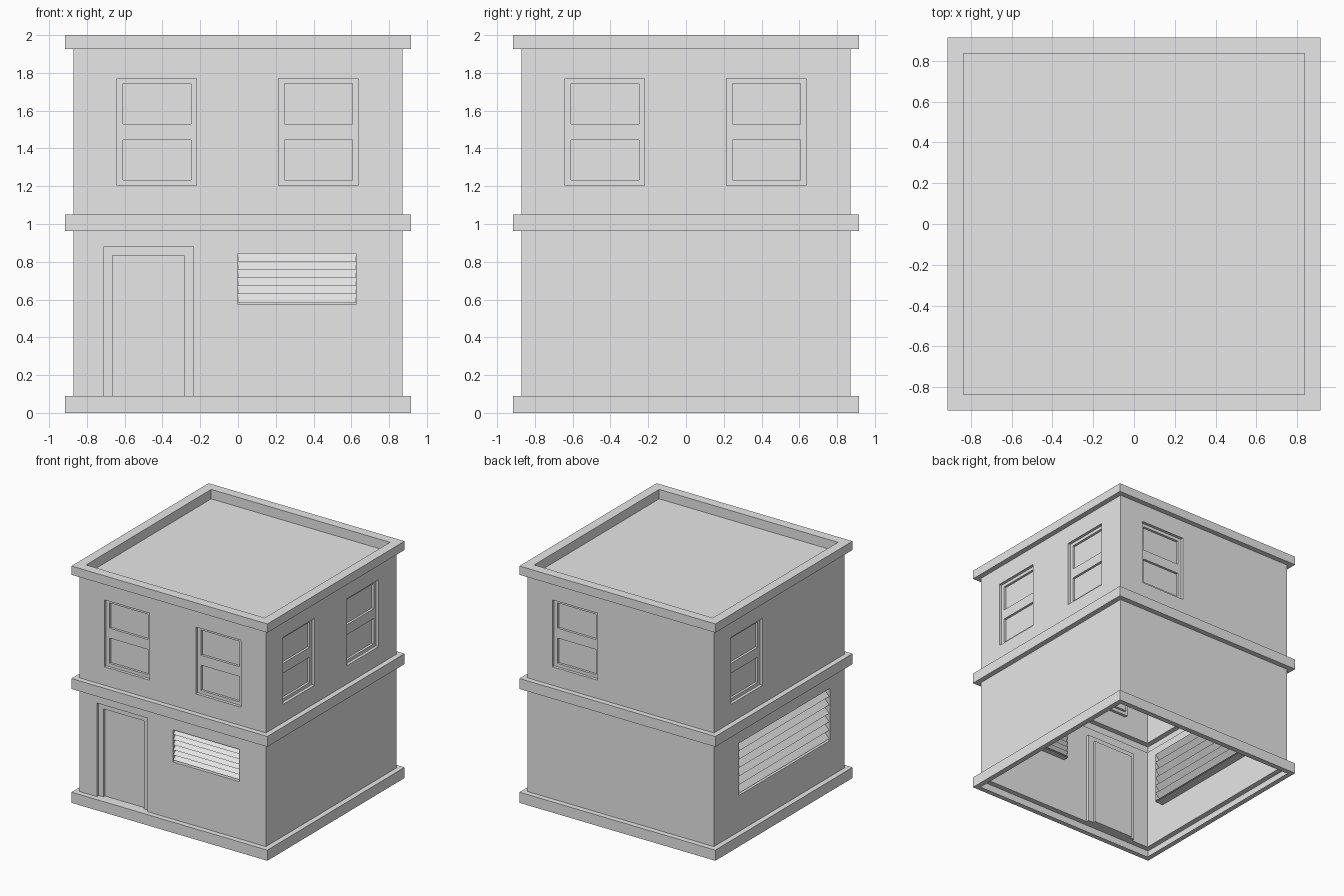
import bpy
import bmesh
from mathutils import Matrix, Vector

cube = bpy.data.objects.get("Cube")
if cube:
    bpy.data.objects.remove(cube, do_unlink=True)

WALL, TRIM, RIM = 0.87, 0.915, 0.835
FRONT, LEFT, BACK, RIGHT = range(4)

# One plain plaster grey for the whole building
grey = bpy.data.materials.new("plaster_grey")
grey.use_nodes = True
grey.diffuse_color = (0.8, 0.8, 0.8, 1)
grey.node_tree.nodes["Principled BSDF"].inputs["Base Color"].default_value = (0.8, 0.8, 0.8, 1)


def finish(bm, name):
    bmesh.ops.remove_doubles(bm, verts=bm.verts, dist=0.0005)
    mesh = bpy.data.meshes.new(name)
    bm.to_mesh(mesh)
    bm.free()
    mesh.materials.append(grey)
    obj = bpy.data.objects.new(name, mesh)
    bpy.context.scene.collection.objects.link(obj)


def quad(bm, side, points):
    """Add a face from (across, inward depth, height) points on one side."""
    turn = Matrix.Rotation(side * 1.5707963, 3, "Z")
    bm.faces.new([bm.verts.new(turn @ Vector((u, d - WALL, z))) for u, d, z in points])


def reveal(bm, side, rect, d0, d1):
    """Four inner sides of a recess."""
    u0, u1, z0, z1 = rect
    quad(bm, side, [(u0, d0, z0), (u1, d0, z0), (u1, d1, z0), (u0, d1, z0)])
    quad(bm, side, [(u0, d1, z1), (u1, d1, z1), (u1, d0, z1), (u0, d0, z1)])
    quad(bm, side, [(u0, d0, z0), (u0, d1, z0), (u0, d1, z1), (u0, d0, z1)])
    quad(bm, side, [(u1, d1, z0), (u1, d0, z0), (u1, d0, z1), (u1, d1, z1)])


def panel(bm, side, rect, depth, holes=()):
    """Flat panel with rectangular holes left open."""
    us = sorted(set(rect[:2]).union(*[h[:2] for h in holes]))
    zs = sorted(set(rect[2:]).union(*[h[2:] for h in holes]))
    for a, b in zip(us, us[1:]):
        for c, e in zip(zs, zs[1:]):
            u, z = (a + b) / 2, (c + e) / 2
            if not any(h[0] < u < h[1] and h[2] < z < h[3] for h in holes):
                quad(bm, side, [(a, depth, c), (b, depth, c), (b, depth, e), (a, depth, e)])


def framed(name, side, rect, panes):
    """Recessed frame with panes set further back."""
    bm = bmesh.new()
    d1, d2 = 0.025, 0.045
    reveal(bm, side, rect, 0, d1)
    panel(bm, side, rect, d1, panes)
    for pane in panes:
        reveal(bm, side, pane, d1, d2)
        panel(bm, side, pane, d2)
    finish(bm, name)
    return rect


def window(name, side, u):
    u0, u1 = u - 0.21, u + 0.21
    panes = [(u0 + 0.03, u1 - 0.03, z, z + 0.213) for z in (1.233, 1.53)]
    return framed(name, side, (u0, u1, 1.205, 1.77), panes)


def shutter(name, side, rect, slats=6):
    """Recess filled with slats that slope down and outward."""
    bm = bmesh.new()
    u0, u1, z0, z1 = rect
    back = (z1 - z0) / slats * 0.9 + 0.008
    reveal(bm, side, rect, 0, back)
    step = (z1 - z0 - 0.012) / slats
    for i in range(slats):
        low = z0 + 0.012 + i * step
        top = low + step
        quad(bm, side, [(u0, 0.008, low), (u1, 0.008, low), (u1, back, top), (u0, back, top)])
        quad(bm, side, [(u0, back, low), (u1, back, low), (u1, 0.008, low), (u0, 0.008, low)])
    finish(bm, name)
    return rect


def square_band(name, profile):
    """Sweep a (half width, height) profile round the square plan."""
    bm = bmesh.new()
    for side in range(4):
        for (ra, za), (rb, zb) in zip(profile, profile[1:]):
            da, db = WALL - ra, WALL - rb
            quad(bm, side, [(-ra, da, za), (ra, da, za), (rb, db, zb), (-rb, db, zb)])
    finish(bm, name)


# Hollow bands and the sunken roof
for name, low, high in (("base_band", 0, 0.09), ("middle_band", 0.962, 1.05)):
    square_band(name, [(WALL, low), (TRIM, low), (TRIM, high), (WALL, high)])
square_band("parapet_and_roof", [(WALL, 1.926), (TRIM, 1.926), (TRIM, 2), (RIM, 2), (RIM, 1.92), (0, 1.92)])

# Openings of each storey, listed by side
upper = {
    FRONT: [window("front_window_a", FRONT, -0.43), window("front_window_b", FRONT, 0.425)],
    LEFT: [window("left_window_a", LEFT, -0.43), window("left_window_b", LEFT, 0.425)],
    BACK: [window("back_window", BACK, -0.43)],
    RIGHT: [window("right_window", RIGHT, -0.43)],
}
lower = {
    FRONT: [framed("front_door", FRONT, (-0.71, -0.235, 0.09, 0.88), [(-0.665, -0.285, 0.09, 0.833)]),
            shutter("front_shutter", FRONT, (0, 0.625, 0.573, 0.845))],
    RIGHT: [shutter("right_shutter", RIGHT, (-0.535, 0.68, 0.395, 0.835))],
}

# Walls round the openings
for name, openings, low, high in (("lower_walls", lower, 0.09, 0.962), ("upper_walls", upper, 1.05, 1.926)):
    bm = bmesh.new()
    for side in range(4):
        panel(bm, side, (-WALL, WALL, low, high), 0, openings.get(side, []))
    finish(bm, name)
